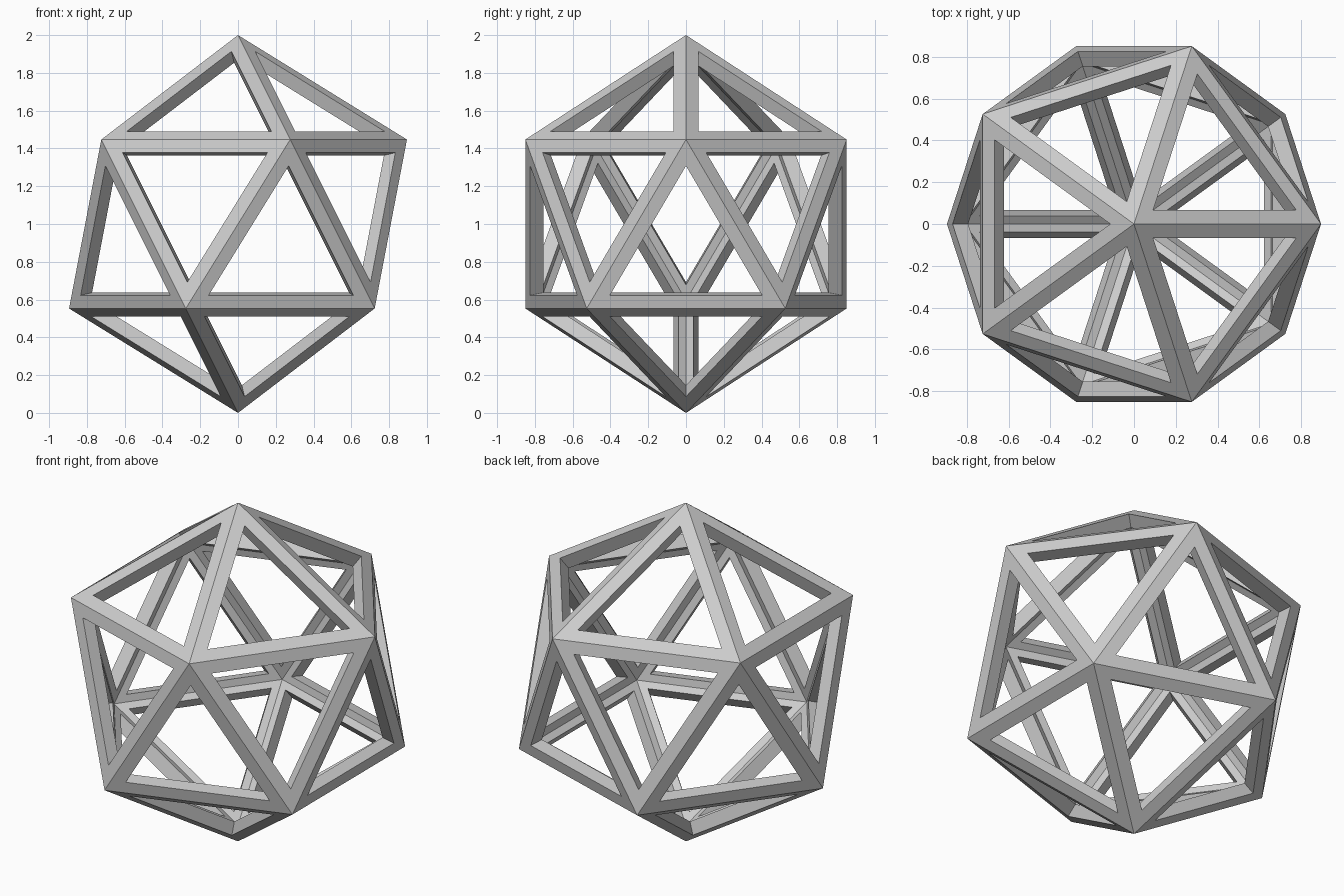
import bpy, bmesh

if "Cube" in bpy.data.objects:
    bpy.data.objects.remove(bpy.data.objects["Cube"])

BAR = 0.071    # strut width on each face
DEPTH = 0.076  # strut depth

# Icosahedron with every triangle opened into a frame
bm = bmesh.new()
bmesh.ops.create_icosphere(bm, subdivisions=1, radius=1.0)
panels = list(bm.faces)
bmesh.ops.inset_individual(bm, faces=panels, thickness=BAR, use_even_offset=True)
bmesh.ops.delete(bm, geom=panels, context='FACES')
bmesh.ops.translate(bm, verts=bm.verts, vec=(0, 0, 1))

mesh = bpy.data.meshes.new("icosahedron_frame")
bm.to_mesh(mesh)
bm.free()
frame = bpy.data.objects.new("icosahedron_frame", mesh)
bpy.context.collection.objects.link(frame)

# Thicken the struts inwards
solid = frame.modifiers.new("strut_depth", 'SOLIDIFY')
solid.thickness = DEPTH
solid.offset = -1
solid.use_even_offset = True
solid.use_quality_normals = True
